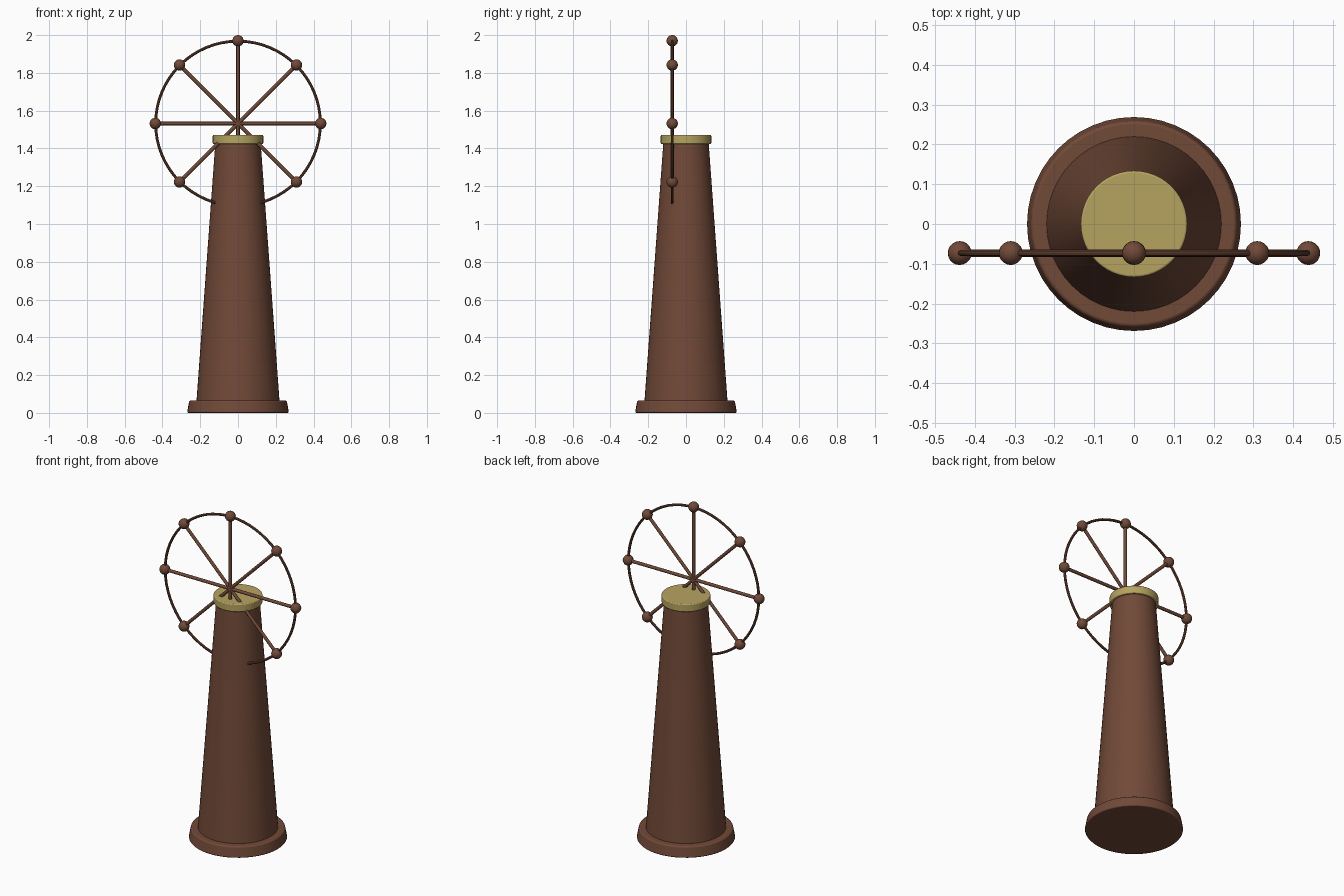
import bpy, math
from mathutils import Vector

if "Cube" in bpy.data.objects:
    bpy.data.objects.remove(bpy.data.objects["Cube"])

def material(name, rgb):
    m = bpy.data.materials.new(name)
    m.diffuse_color = (*rgb, 1)
    m.use_nodes = True
    m.node_tree.nodes["Principled BSDF"].inputs["Base Color"].default_value = m.diffuse_color
    return m

brown = material("brown", (0.165, 0.067, 0.039))
gold = material("pale gold", (0.47, 0.37, 0.12))

CENTRE = Vector((0, -0.073, 1.532))   # wheel centre
R = 0.438                             # wheel radius

def finish(name, mat):
    ob = bpy.context.object
    ob.name = name
    ob.data.materials.append(mat)
    bpy.ops.object.shade_smooth_by_angle(angle=math.radians(35))
    return ob

def frustum(name, r1, r2, z1, z2, mat, bevel=0):
    bpy.ops.mesh.primitive_cone_add(vertices=48, radius1=r1, radius2=r2,
                                    depth=z2 - z1, location=(0, 0, (z1 + z2) / 2))
    ob = finish(name, mat)
    if bevel:
        b = ob.modifiers.new("soft edge", 'BEVEL')
        b.width, b.segments = bevel, 3
        b.limit_method, b.angle_limit = 'ANGLE', math.radians(40)
    return ob

# Tapered tower on a round plinth, with a gold cap
frustum("plinth", 0.27, 0.258, 0, 0.065, brown, 0.007)
frustum("tower", 0.22, 0.12, 0.06, 1.43, brown)
frustum("cap", 0.134, 0.134, 1.424, 1.471, gold, 0.005)

# Wheel rim
bpy.ops.mesh.primitive_torus_add(major_radius=R - 0.002, minor_radius=0.0075,
                                 major_segments=64, minor_segments=10,
                                 location=CENTRE, rotation=(math.pi / 2, 0, 0))
finish("wheel_rim", brown)

# Four full-width spokes, making eight arms
for i in range(4):
    bpy.ops.mesh.primitive_cylinder_add(vertices=12, radius=0.0095, depth=2 * R,
                                        location=CENTRE, rotation=(0, i * math.pi / 4, 0))
    finish(f"spoke_{i + 1}", brown)

# Ball at the end of each arm
for i in range(8):
    a = i * math.pi / 4
    bpy.ops.mesh.primitive_uv_sphere_add(segments=20, ring_count=12, radius=0.03,
                                         location=CENTRE + Vector((math.sin(a), 0, math.cos(a))) * R)
    finish(f"rim_ball_{i + 1}", brown)
